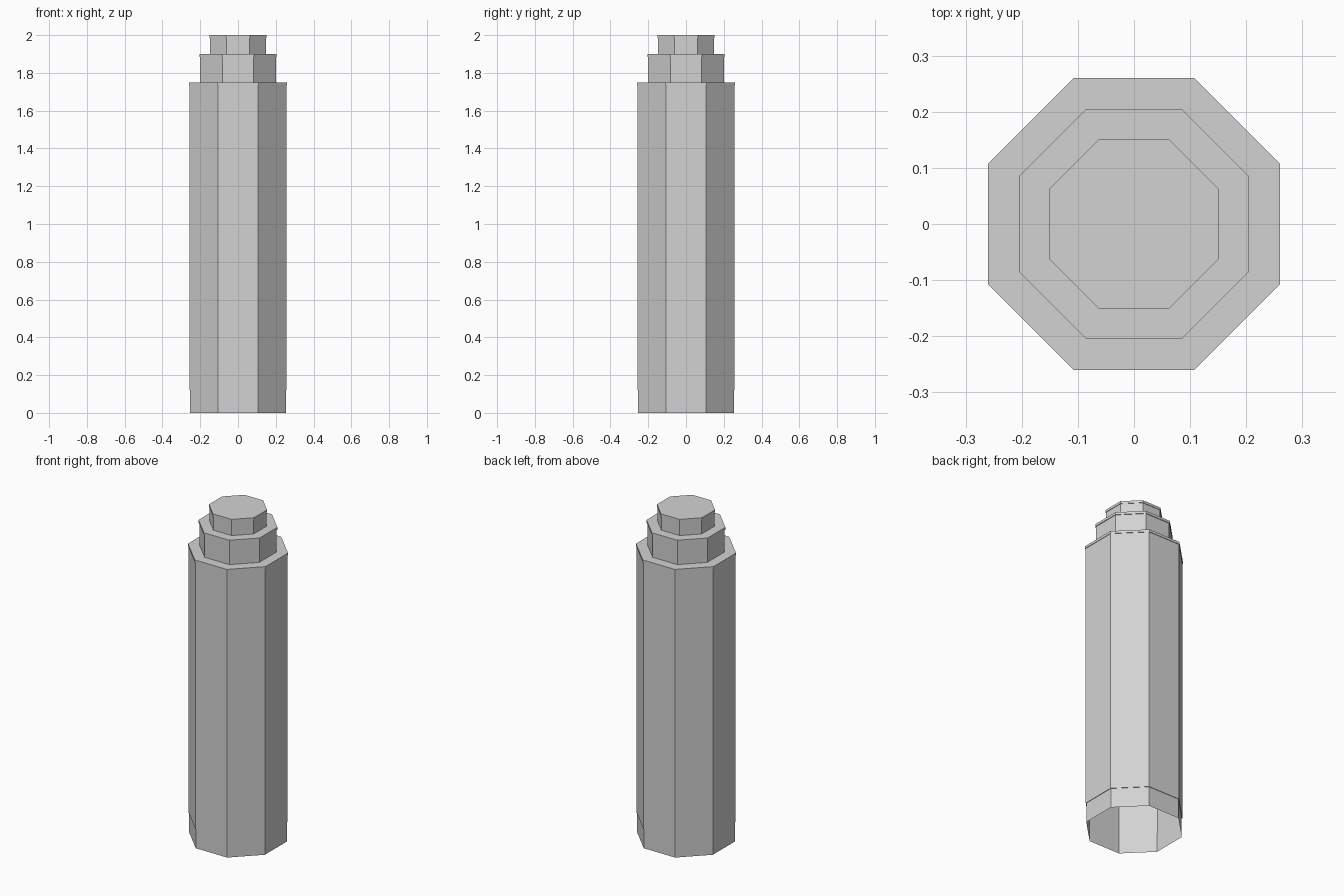
import bpy, bmesh, math

cube = bpy.data.objects.get("Cube")
if cube:
    bpy.data.objects.remove(cube, do_unlink=True)

SIDES = 8
GREY = (0.65, 0.65, 0.65, 1.0)

grey = bpy.data.materials.new("light grey")
grey.use_nodes = True
grey.diffuse_color = GREY
grey.node_tree.nodes["Principled BSDF"].inputs["Base Color"].default_value = GREY


def octagon_shell(name, profile, capped=False):
    """Stack octagonal rings from (half width across flats, height) pairs, open below."""
    bm = bmesh.new()
    rings = []
    for half_width, z in profile:
        r = half_width / math.cos(math.pi / SIDES)
        angles = [(i + 0.5) * math.tau / SIDES for i in range(SIDES)]
        rings.append([bm.verts.new((r * math.cos(a), r * math.sin(a), z)) for a in angles])
    for low, high in zip(rings, rings[1:]):
        for i in range(SIDES):
            j = (i + 1) % SIDES
            bm.faces.new((low[i], low[j], high[j], high[i]))
    if capped:
        bm.faces.new(rings[-1])
    mesh = bpy.data.meshes.new(name)
    bm.to_mesh(mesh)
    bm.free()
    mesh.materials.append(grey)
    obj = bpy.data.objects.new(name, mesh)
    bpy.context.collection.objects.link(obj)
    return obj


def lipped_tier(wall, lip, bottom, top, inner):
    """Wall, thin overhanging lip and flat ledge running in to the next tier."""
    return [(wall, bottom), (wall, top - 0.015), (lip, top - 0.015), (lip, top), (inner, top)]


# Hollow main column with a slightly recessed foot
octagon_shell("column", [(0.254, 0), (0.254, 0.12)]
              + lipped_tier(0.257, 0.26, 0.12, 1.75, 0.201))

# Stepped collar
octagon_shell("collar", lipped_tier(0.201, 0.205, 1.75, 1.9, 0.148))

# Closed top cap
octagon_shell("cap", lipped_tier(0.148, 0.151, 1.9, 2.0, 0.148)[:-1], capped=True)
